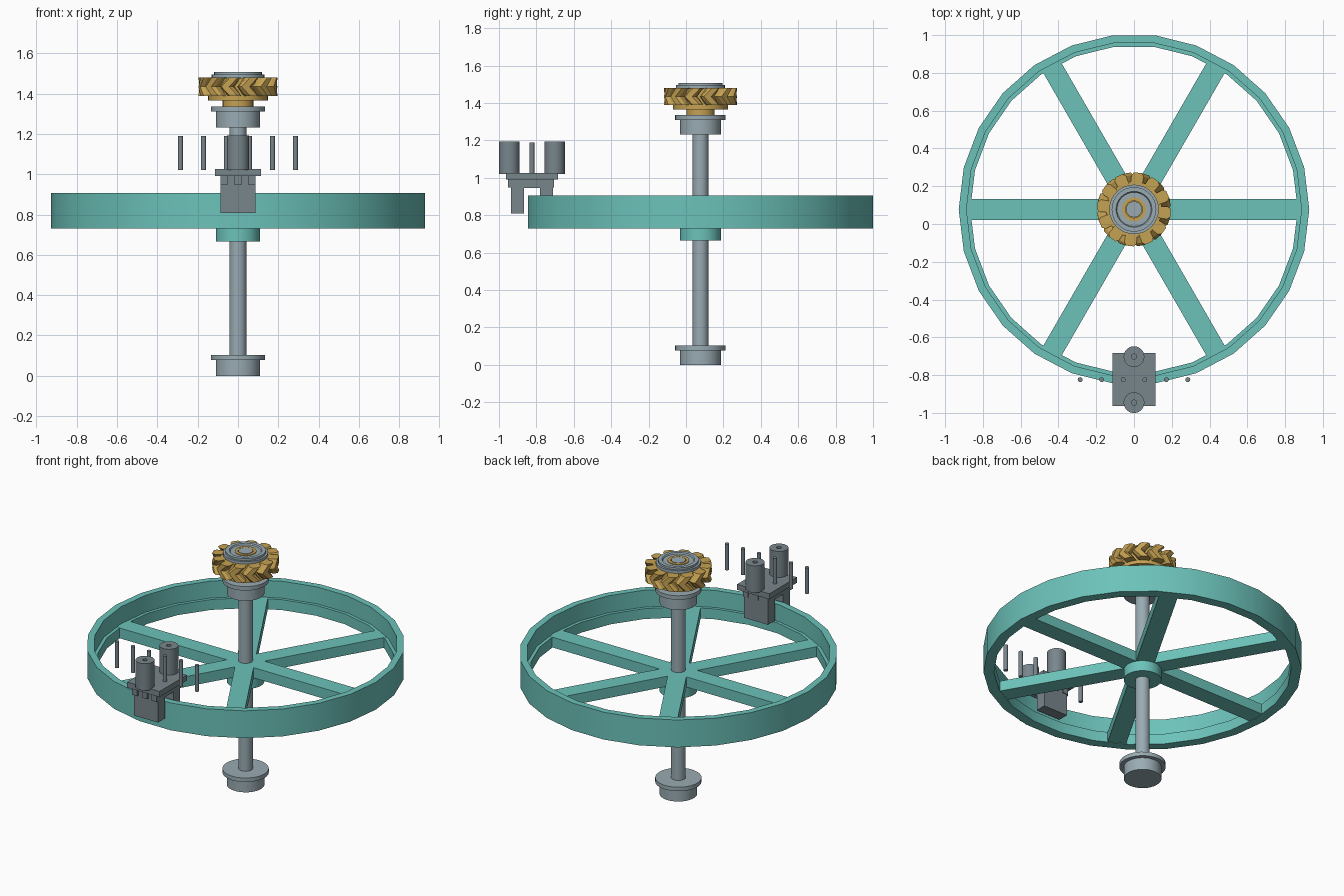
import bpy
import bmesh
from math import sin, cos, pi, radians

old = bpy.data.objects.get("Cube")
if old:
    bpy.data.objects.remove(old, do_unlink=True)

AXIS_Y = 0.0775      # position of the wheel axle
CALIPER_Y = -0.824   # position of the sensor block over the rim


def material(name, colour):
    m = bpy.data.materials.new(name)
    m.use_nodes = True
    m.diffuse_color = (*colour, 1)
    m.node_tree.nodes["Principled BSDF"].inputs["Base Color"].default_value = (*colour, 1)
    return m


teal = material("teal", (0.15, 0.54, 0.49))
gold = material("gold", (0.56, 0.36, 0.085))
steel = material("blue_grey_steel", (0.32, 0.41, 0.45))
dark_steel = material("dark_steel", (0.19, 0.24, 0.265))


def finish(bm, name, mat, loc=(0, 0, 0), smooth=False):
    bmesh.ops.remove_doubles(bm, verts=bm.verts, dist=1e-5)
    bmesh.ops.recalc_face_normals(bm, faces=bm.faces)
    mesh = bpy.data.meshes.new(name)
    bm.to_mesh(mesh)
    bm.free()
    mesh.materials.append(mat)
    ob = bpy.data.objects.new(name, mesh)
    ob.location = loc
    bpy.context.collection.objects.link(ob)
    if smooth:
        bpy.ops.object.select_all(action='DESELECT')
        ob.select_set(True)
        bpy.context.view_layer.objects.active = ob
        bpy.ops.object.shade_smooth_by_angle(angle=radians(30))
    return ob


def lathe(name, profile, mat, x=0, y=AXIS_Y, n=32, closed=False):
    """Turn (radius, z) points around a vertical axis."""
    bm = bmesh.new()
    rings = [[bm.verts.new((r * cos(2 * pi * i / n), r * sin(2 * pi * i / n), z))
              for i in range(n)] for r, z in profile]
    pairs = list(zip(rings, rings[1:]))
    if closed:
        pairs.append((rings[-1], rings[0]))
    for a, b in pairs:
        for i in range(n):
            j = (i + 1) % n
            bm.faces.new((a[i], a[j], b[j], b[i]))
    return finish(bm, name, mat, (x, y, 0), True)


def cylinder(name, r, z0, z1, mat, **kw):
    return lathe(name, [(0, z0), (r, z0), (r, z1), (0, z1)], mat, **kw)


def box(name, x, y, z, mat):
    """Box from (low, high) limits on each axis."""
    bm = bmesh.new()
    bmesh.ops.create_cube(bm, size=1)
    for v in bm.verts:
        v.co = [lim[0] if c < 0 else lim[1] for c, lim in zip(v.co, (x, y, z))]
    return finish(bm, name, mat)


# Wheel rim with an inner ledge along its lower half
lathe("wheel_rim", [(0.928, 0.73), (0.928, 0.906), (0.887, 0.906),
                    (0.887, 0.797), (0.867, 0.797), (0.867, 0.73)],
      teal, n=26, closed=True)

# Six spokes and the hub
for k in range(3):
    bar = box("spoke_pair_%d" % (k + 1), (-0.88, 0.88), (-0.055, 0.055), (0.732, 0.798), teal)
    bar.location.y = AXIS_Y
    bar.rotation_euler.z = k * pi / 3
cylinder("wheel_hub", 0.11, 0.665, 0.796, teal)

# Axle and its two flanged bearings
cylinder("axle", 0.042, 0.02, 1.505, steel)
for label, z in (("lower", 0), ("upper", 1.232)):
    lathe(label + "_bearing", [(0, z), (0.11, z), (0.11, z + 0.078), (0.135, z + 0.078),
                               (0.135, z + 0.104), (0, z + 0.104)], steel)

# Gear body with its collar
lathe("gear_body", [(0, 1.33), (0.076, 1.33), (0.076, 1.366), (0.148, 1.366),
                    (0.148, 1.478), (0, 1.478)], gold)

# Chevron teeth: the middle layer is turned against the outer layers
bm = bmesh.new()
tooth = [(0.135, -0.03), (0.178, -0.033), (0.195, -0.02),
         (0.195, 0.02), (0.178, 0.033), (0.135, 0.03)]
for k in range(12):
    layers = []
    for z, twist in ((1.388, 0), (1.434, -13), (1.48, 0)):
        a = radians(24 + 30 * k + twist)
        layers.append([bm.verts.new((r * cos(a) - w * sin(a), r * sin(a) + w * cos(a), z))
                       for r, w in tooth])
    for low, high in zip(layers, layers[1:]):
        for i in range(len(tooth)):
            j = (i + 1) % len(tooth)
            bm.faces.new((low[i], low[j], high[j], high[i]))
    bm.faces.new(layers[0])
    bm.faces.new(layers[-1])
finish(bm, "gear_teeth", gold, (0, AXIS_Y, 0))

# Stepped cap on the gear, with a gold ring around the axle end
lathe("gear_cap", [(0.06, 1.475), (0.131, 1.475), (0.131, 1.495), (0.118, 1.495),
                   (0.118, 1.508), (0.095, 1.508), (0.09, 1.5), (0.06, 1.5)],
      steel, closed=True)
lathe("gear_cap_ring", [(0.045, 1.475), (0.063, 1.475), (0.063, 1.504), (0.045, 1.504)],
      gold, closed=True)

# Caliper block: plate, bridge and two legs straddling the rim
box("caliper_plate", (-0.115, 0.115), (-0.963, -0.684), (0.99, 1.026), dark_steel)
box("caliper_bridge", (-0.086, 0.086), (-0.936, -0.711), (0.945, 0.992), dark_steel)
for label, y in (("front", (-0.936, -0.866)), ("rear", (-0.78, -0.711))):
    box("caliper_leg_" + label, (-0.086, 0.086), y, (0.808, 0.95), dark_steel)

# Small lugs under the plate edge
for k, x in enumerate((-0.07, 0, 0.07)):
    box("caliper_lug_%d" % (k + 1), (x - 0.018, x + 0.018), (-0.952, -0.706),
        (0.947, 0.992), dark_steel)

# Two posts with a small centre bore
for label, side in (("front", -1), ("rear", 1)):
    lathe("post_" + label, [(0, 1.02), (0.055, 1.02), (0.055, 1.193), (0.014, 1.193),
                            (0.014, 1.17), (0, 1.17)],
          dark_steel, y=CALIPER_Y + side * 0.1215)

# Row of six pins
for k in range(6):
    cylinder("pin_%d" % (k + 1), 0.013, 1.022, 1.19, dark_steel,
             x=(k - 2.5) * 0.114, y=CALIPER_Y, n=16)
